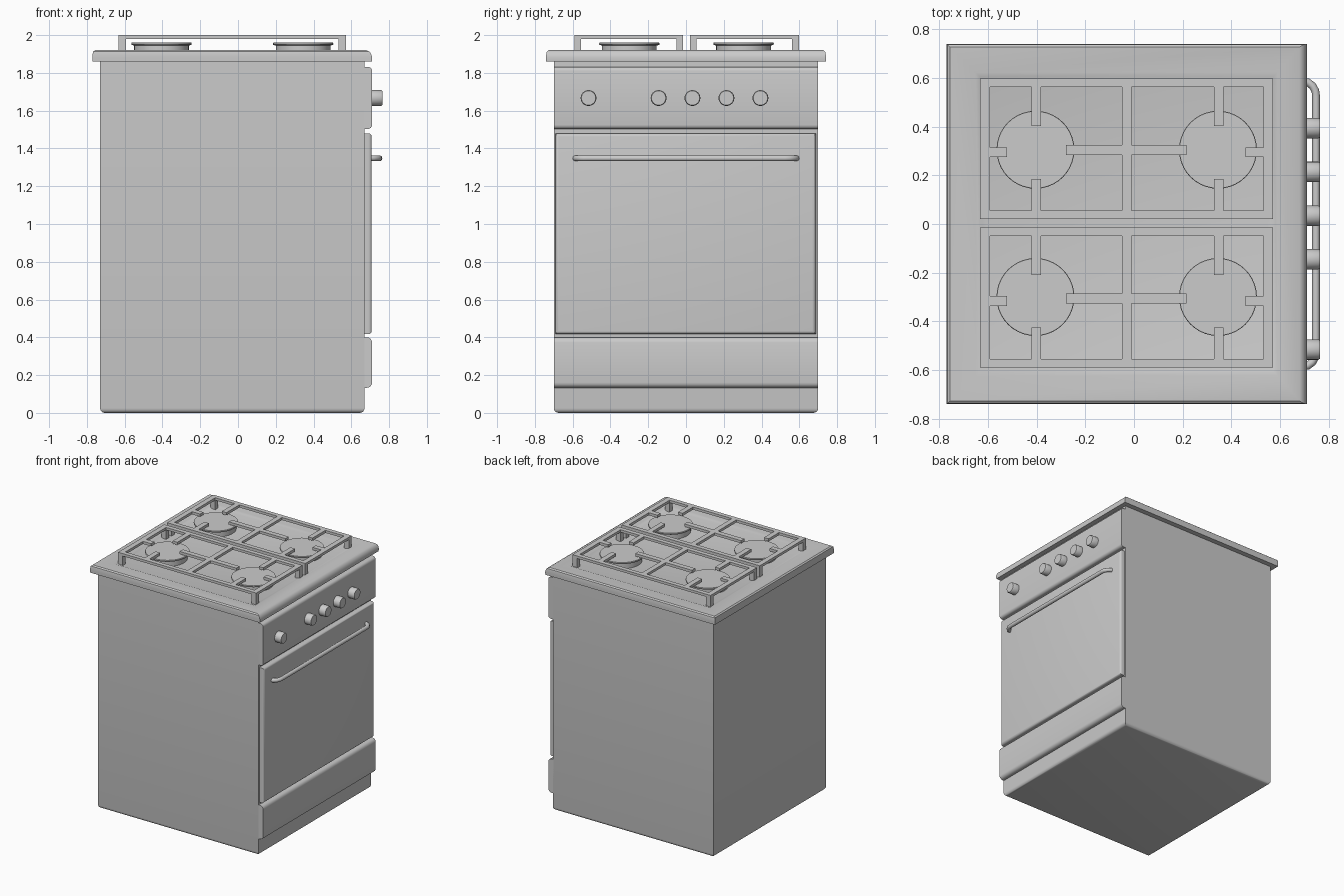
import bpy, bmesh
from math import pi
from mathutils import Matrix, Vector

if "Cube" in bpy.data.objects:
    bpy.data.objects.remove(bpy.data.objects["Cube"])


def finish(name, bm, smooth=True):
    bmesh.ops.recalc_face_normals(bm, faces=bm.faces)
    me = bpy.data.meshes.new(name)
    bm.to_mesh(me)
    bm.free()
    ob = bpy.data.objects.new(name, me)
    bpy.context.collection.objects.link(ob)
    if smooth:
        bpy.ops.object.select_all(action='DESELECT')
        ob.select_set(True)
        bpy.context.view_layer.objects.active = ob
        bpy.ops.object.shade_smooth_by_angle(angle=0.6)
    return ob


def add_box(bm, x, y, z):
    size = Vector((x[1] - x[0], y[1] - y[0], z[1] - z[0]))
    mid = Vector((sum(x), sum(y), sum(z))) / 2
    m = Matrix.Translation(mid) @ Matrix.Diagonal((*size, 1))
    return bmesh.ops.create_cube(bm, size=1, matrix=m)


def box(name, x, y, z, r=0, keep=lambda a, b: True):
    bm = bmesh.new()
    add_box(bm, x, y, z)
    edges = [e for e in bm.edges if keep(e.verts[0].co, e.verts[1].co)]
    if r:
        bmesh.ops.bevel(bm, geom=edges, offset=r, segments=4, profile=0.5, affect='EDGES')
    return finish(name, bm)


def lathe(name, profile, loc, axis='Z', n=32):
    bm = bmesh.new()
    vs = [bm.verts.new((r, 0, h)) for r, h in profile]
    es = [bm.edges.new(p) for p in zip(vs, vs[1:])]
    bmesh.ops.spin(bm, geom=vs + es, cent=(0, 0, 0), axis=(0, 0, 1), angle=2 * pi, steps=n)
    bmesh.ops.remove_doubles(bm, verts=bm.verts, dist=1e-5)
    if axis == 'X':
        bm.transform(Matrix.Rotation(pi / 2, 4, 'Y'))
    bm.transform(Matrix.Translation(loc))
    return finish(name, bm)


# Cabinet, rounded along the bottom and slightly at the back corners
box("cabinet", (-.73, .67), (-.70, .70), (0, 1.87), .025, lambda a, b: a.z < .1 and b.z < .1)


# Front panels on the +x side
def front_y(a, b):
    return a.x > .69 and b.x > .69 and abs(a.z - b.z) < 1e-4


def front_all(a, b):
    return a.x > .69 and b.x > .69


box("control_panel", (.665, .71), (-.70, .70), (1.503, 1.832), .022, front_y)
box("drawer_front", (.665, .71), (-.70, .70), (.133, .40), .028, front_y)
box("oven_door", (.665, .708), (-.692, .687), (.417, 1.48), .018, front_all)

# Hob top: nested rectangles forming a rounded rim and a sunken tray
rings = [(-.77, .708, .74, 1.86), (-.77, .71, .74, 1.88), (-.77, .706, .74, 1.897),
         (-.767, .697, .737, 1.912), (-.757, .68, .727, 1.92), (-.65, .59, .623, 1.918),
         (-.632, .572, .605, 1.911), (-.61, .55, .585, 1.905)]
bm = bmesh.new()
loops = [[bm.verts.new(p) for p in ((a, -y, z), (b, -y, z), (b, y, z), (a, y, z))]
         for a, b, y, z in rings]
for lo, hi in zip(loops, loops[1:]):
    for i in range(4):
        j = (i + 1) % 4
        bm.faces.new((lo[i], lo[j], hi[j], hi[i]))
bm.faces.new(loops[0])
bm.faces.new(loops[-1])
finish("hob_top", bm)

# Burners
BX = (-.405, .345)
for x in BX:
    for y in (-.30, .305):
        lathe("burner", [(0, 1.90), (.145, 1.90), (.145, 1.945), (.158, 1.948),
                         (.16, 1.953), (.158, 1.96), (0, 1.96)], (x, y, 0), n=40)

# Pan supports: frame, cross bars, fingers and corner legs
w, top = .04, (1.98, 2.0)
x0, x1 = -.632, .572
for name, y0, y1 in (("pan_support_left", .02, .597), ("pan_support_right", -.59, -.015)):
    bm = bmesh.new()
    ym = (y0 + y1) / 2 - .014
    for y in ((y0, y0 + w - .005), (y1 - w + .005, y1)):
        add_box(bm, (x0, x1), y, top)
        for x in ((x0, x0 + w), (x1 - w, x1)):
            add_box(bm, x, y, (1.90, 1.98))
    for x in ((x0, x0 + w), (-.05, -.01), (x1 - w, x1)):
        add_box(bm, x, (y0 + w - .005, y1 - w + .005), top)
    # middle bar and side fingers
    add_box(bm, (-.28, .215), (ym - .03 + .02, ym + .03), (1.979, 2.0))
    add_box(bm, (x0 + .02, -.522), (ym - .02, ym + .02), (1.979, 2.0))
    add_box(bm, (.458, x1 - .02), (ym - .02, ym + .02), (1.979, 2.0))
    for x in BX:
        fx = (x - .017, x + .023)
        add_box(bm, fx, (y0 + .01, y0 + .165), (1.979, 2.0))
        add_box(bm, fx, (y1 - .195, y1 - .01), (1.979, 2.0))
    finish(name, bm, False)

# Knobs
for y in (-.516, -.145, .034, .214, .394):
    lathe("knob", [(0, 0), (.042, 0), (.042, .05), (.038, .057), (0, .057)],
          (.707, y, 1.667), 'X', 24)

# Door handle: a bent tube
cu = bpy.data.curves.new("handle_path", 'CURVE')
cu.dimensions = '3D'
cu.bevel_depth = .016
cu.bevel_resolution = 3
cu.use_fill_caps = True
sp = cu.splines.new('POLY')
half = [(.70, .585), (.715, .582), (.733, .568), (.745, .548), (.748, .525)]
pts = half + [(x, -y) for x, y in reversed(half)]
sp.points.add(len(pts) - 1)
for p, (x, y) in zip(sp.points, pts):
    p.co = (x, y, 1.348, 1)
sp.use_smooth = True
handle = bpy.data.objects.new("door_handle", cu)
bpy.context.collection.objects.link(handle)
